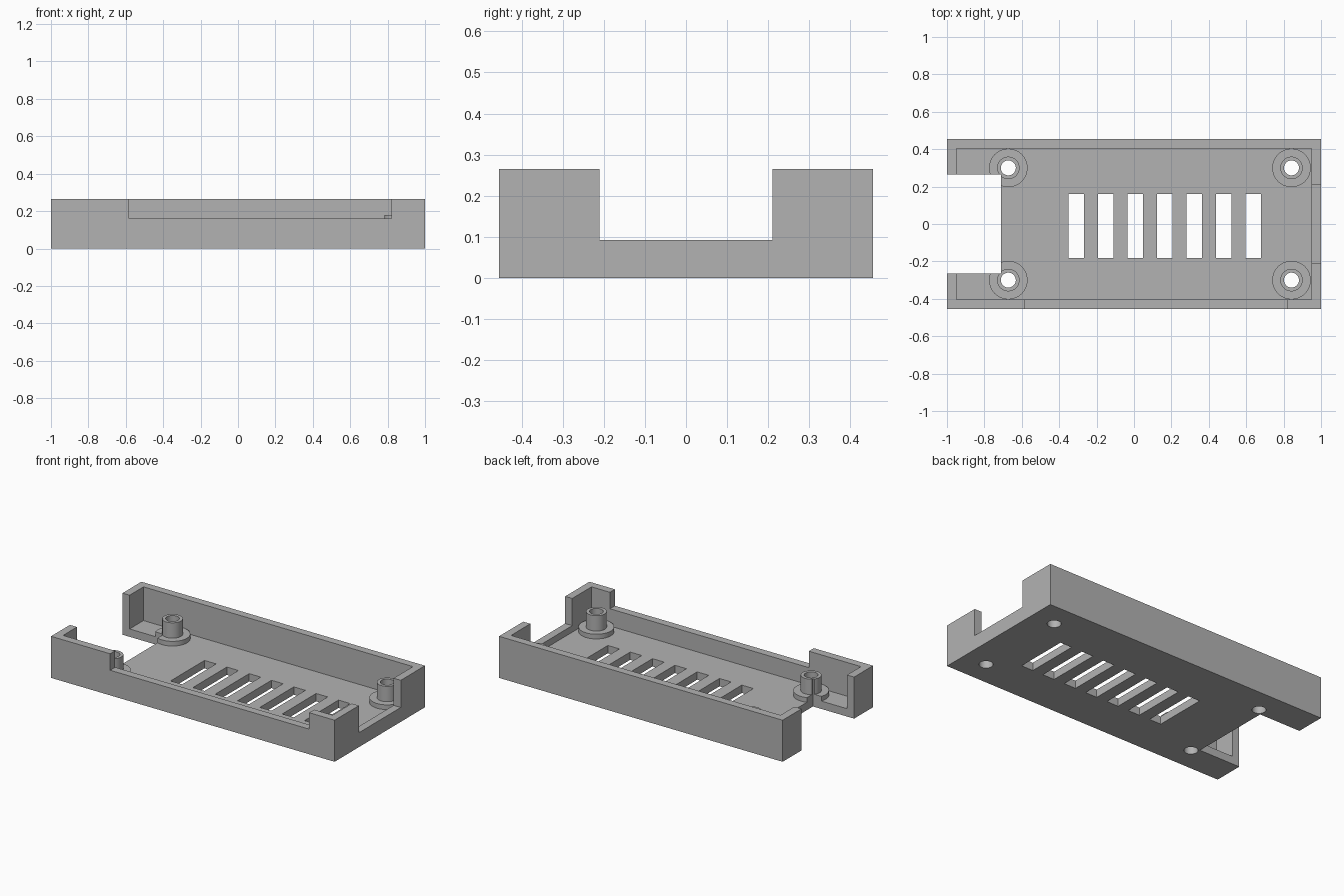
import bpy
import bmesh
import math
from mathutils import Matrix

cube = bpy.data.objects.get("Cube")
if cube:
    bpy.data.objects.remove(cube, do_unlink=True)

# Main dimensions
HX, HY, H = 1.0, 0.455, 0.265
WALL, FLOOR = 0.05, 0.05
POSTS = [(x, y) for x in (-0.672, 0.842) for y in (-0.3, 0.3)]

gray = bpy.data.materials.new("light_gray_plastic")
gray.use_nodes = True
gray.diffuse_color = (0.45, 0.45, 0.45, 1)
gray.node_tree.nodes["Principled BSDF"].inputs["Base Color"].default_value = gray.diffuse_color


def finish(name, bm):
    mesh = bpy.data.meshes.new(name)
    bm.to_mesh(mesh)
    bm.free()
    mesh.materials.append(gray)
    obj = bpy.data.objects.new(name, mesh)
    bpy.context.collection.objects.link(obj)
    return obj


def box(name, x, y, z):
    """Box from (min, max) pairs."""
    bm = bmesh.new()
    bmesh.ops.create_cube(bm, size=1)
    for v in bm.verts:
        for i, (low, high) in enumerate((x, y, z)):
            v.co[i] = low if v.co[i] < 0 else high
    return finish(name, bm)


def cylinder(name, x, y, radius, z0, z1):
    bm = bmesh.new()
    bmesh.ops.create_cone(bm, cap_ends=True, segments=48, radius1=radius, radius2=radius,
                          depth=z1 - z0, matrix=Matrix.Translation((x, y, (z0 + z1) / 2)))
    return finish(name, bm)


def combine(target, tool, operation):
    mod = target.modifiers.new(tool.name, "BOOLEAN")
    mod.operation, mod.solver, mod.object = operation, "EXACT", tool
    bpy.context.view_layer.objects.active = target
    bpy.ops.object.modifier_apply(modifier=mod.name)
    bpy.data.objects.remove(tool, do_unlink=True)


# Open tray with thin walls
tray = box("case_tray", (-HX, HX), (-HY, HY), (0, H))
combine(tray, box("cavity", (WALL - HX, HX - WALL), (WALL - HY, HY - WALL), (FLOOR, 1)), "DIFFERENCE")

# Screw posts with a wide foot
for x, y in POSTS:
    combine(tray, cylinder("post_foot", x, y, 0.103, 0.02, 0.08), "UNION")
    combine(tray, cylinder("post_tube", x, y, 0.06, 0.03, 0.178), "UNION")

# Screw holes through posts and floor
for x, y in POSTS:
    combine(tray, cylinder("screw_hole", x, y, 0.04, -1, 1), "DIFFERENCE")

# Open end, low front edge and side notch
combine(tray, box("end_opening", (-2, -0.71), (-0.265, 0.265), (-1, 1)), "DIFFERENCE")
combine(tray, box("front_notch", (-0.583, 0.82), (-1, -0.42 + 0.016), (0.16, 1)), "DIFFERENCE")
combine(tray, box("side_notch", (0.948, 2), (-0.211, 0.211), (0.092, 1)), "DIFFERENCE")

# Row of floor vents
for i in range(7):
    x = -0.308 + 0.1575 * i
    combine(tray, box("vent", (x - 0.041, x + 0.041), (-0.181, 0.161), (-1, 0.2)), "DIFFERENCE")

# Smooth round parts, crisp edges
bpy.ops.object.select_all(action="DESELECT")
tray.select_set(True)
bpy.context.view_layer.objects.active = tray
bpy.ops.object.shade_smooth_by_angle(angle=math.radians(30))
